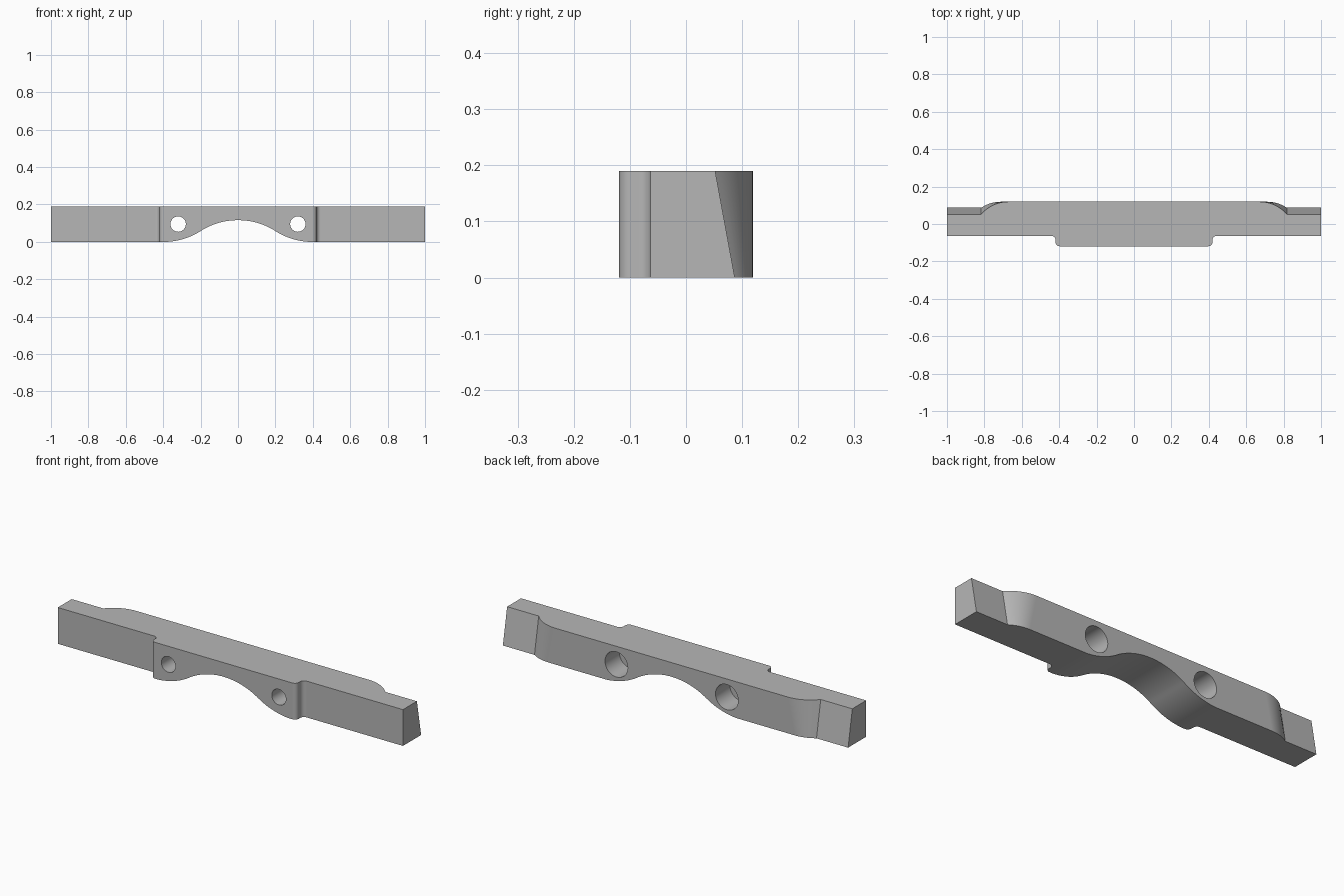
import bpy
import bmesh
import math

if "Cube" in bpy.data.objects:
    bpy.data.objects.remove(bpy.data.objects["Cube"], do_unlink=True)

HEIGHT = 0.19
FRONT, PAD_FRONT, BACK = -0.063, -0.119, 0.119
PAD_X, FILLET = 0.42, 0.022
HOLE_X, HOLE_Z = 0.32, 0.095

grey = bpy.data.materials.new("plain grey")
grey.use_nodes = True
grey.diffuse_color = (0.47, 0.47, 0.47, 1)
grey.node_tree.nodes["Principled BSDF"].inputs["Base Color"].default_value = (0.47, 0.47, 0.47, 1)


def arc(cx, cy, r, start, end, steps):
    """Points on a circle between two angles in degrees."""
    angles = [math.radians(start + (end - start) * i / steps) for i in range(steps + 1)]
    return [(cx + r * math.cos(a), cy + r * math.sin(a)) for a in angles]


def loft(name, ring_a, ring_b):
    """Closed solid between two rings with matching points."""
    bm = bmesh.new()
    a = [bm.verts.new(p) for p in ring_a]
    b = [bm.verts.new(p) for p in ring_b]
    for i in range(len(a)):
        j = (i + 1) % len(a)
        bm.faces.new((a[i], a[j], b[j], b[i]))
    bm.faces.new(a[::-1])
    bm.faces.new(b)
    bmesh.ops.recalc_face_normals(bm, faces=bm.faces)
    mesh = bpy.data.meshes.new(name)
    bm.to_mesh(mesh)
    bm.free()
    mesh.materials.append(grey)
    obj = bpy.data.objects.new(name, mesh)
    bpy.context.collection.objects.link(obj)
    return obj


def prism_y(name, outline, y0, y1):
    """Outline in x and z, extruded along y."""
    return loft(name, [(x, y0, z) for x, z in outline], [(x, y1, z) for x, z in outline])


def plan(z, end_back):
    """Plan outline at one height; the end's rear face sits at end_back."""
    r = 0.19
    sweep = math.degrees(math.acos(1 - (BACK - end_back) / r))
    shoulder_x = 0.817 - r * math.sin(math.radians(sweep))
    half = arc(PAD_X - FILLET, PAD_FRONT + FILLET, FILLET, -90, 0, 8)
    half += arc(PAD_X + FILLET, FRONT - FILLET, FILLET, 180, 90, 8)
    half += [(1, FRONT), (1, end_back)]
    half += arc(shoulder_x, BACK - r, r, 90 - sweep, 90, 14)
    outline = half + [(-x, y) for x, y in reversed(half)]
    return [(x, y, z) for x, y in outline]


# Bar with front pad and sloped, rounded rear ends
bar = loft("bar_body", plan(0, 0.087), plan(HEIGHT, 0.052))

# Arched relief underneath, a crown blending into two reverse curves
rise, span = 0.116, 0.2
radius = (span ** 2 + (rise / 2) ** 2) / rise
tilt = math.degrees(math.asin(span / radius))
foot = arc(2 * span, radius - 0.0005, radius, 270, 270 - tilt, 16)
crown = arc(0, rise - radius, radius, 90 - tilt, 90, 16)
side = foot + crown[1:]
outline = [(2 * span, -0.1)] + side + [(-x, z) for x, z in reversed(side[:-1])] + [(-2 * span, -0.1)]
cutters = [prism_y("arch_cutter", outline, -0.3, 0.3)]

# Bolt holes, counterbored from the rear
for sx in (-1, 1):
    for name, r, y0 in (("bolt_hole_cutter", 0.041, -0.3), ("counterbore_cutter", 0.066, 0.0)):
        circle = arc(sx * HOLE_X, HOLE_Z, r, 0, 360, 48)[:-1]
        cutters.append(prism_y(name, circle, y0, 0.3))

bpy.context.view_layer.objects.active = bar
for cutter in cutters:
    cutter.hide_render = True
    cut = bar.modifiers.new("cut", 'BOOLEAN')
    cut.operation = 'DIFFERENCE'
    cut.solver = 'EXACT'
    cut.object = cutter
    bpy.ops.object.modifier_apply(modifier=cut.name)
    bpy.data.objects.remove(cutter, do_unlink=True)

# Smooth curves, crisp edges and flat faces
bpy.ops.object.select_all(action='DESELECT')
bar.select_set(True)
bpy.ops.object.shade_smooth_by_angle(angle=math.radians(25))
weighted = bar.modifiers.new("flat_faces", 'WEIGHTED_NORMAL')
weighted.keep_sharp = True
